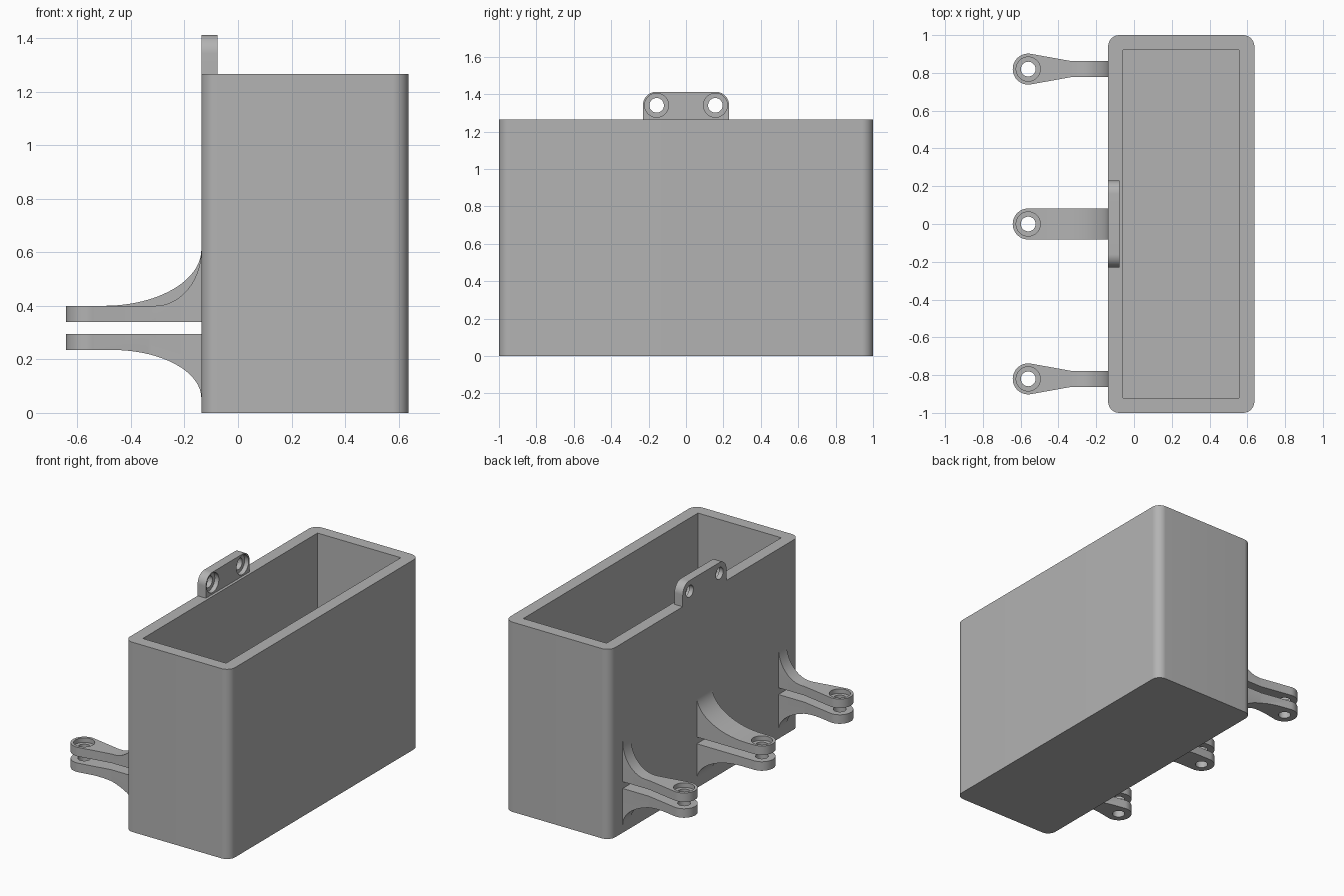
import bpy, bmesh, math
from mathutils import Vector, Matrix

if "Cube" in bpy.data.objects:
    bpy.data.objects.remove(bpy.data.objects["Cube"], do_unlink=True)

grey = bpy.data.materials.new("plain grey")
grey.use_nodes = True
colour = (0.45, 0.45, 0.45, 1)
grey.diffuse_color = colour
grey.node_tree.nodes["Principled BSDF"].inputs["Base Color"].default_value = colour

WALL = -0.137     # outer face of the wall that carries the lugs
TIP = -0.56       # hinge hole centre


def prism(name, outline, axis, low, high):
    """Extrude a closed 2D outline along an axis (0=x, 1=y, 2=z)."""
    bm = bmesh.new()

    def place(p):
        co = list(p)
        co.insert(axis, low)
        return Vector(co)

    face = bm.faces.new([bm.verts.new(place(p)) for p in outline])
    side = bmesh.ops.extrude_face_region(bm, geom=[face])["geom"]
    shift = Vector((0, 0, 0))
    shift[axis] = high - low
    bmesh.ops.translate(bm, vec=shift, verts=[v for v in side if isinstance(v, bmesh.types.BMVert)])
    bmesh.ops.recalc_face_normals(bm, faces=bm.faces[:])
    mesh = bpy.data.meshes.new(name)
    bm.to_mesh(mesh)
    bm.free()
    mesh.materials.append(grey)
    ob = bpy.data.objects.new(name, mesh)
    bpy.context.collection.objects.link(ob)
    return ob


def arc(cx, cy, rx, ry, start, end, steps=16):
    angles = [math.radians(start + (end - start) * i / steps) for i in range(steps + 1)]
    return [(cx + rx * math.cos(a), cy + ry * math.sin(a)) for a in angles]


def circle(cx, cy, r):
    return arc(cx, cy, r, r, 0, 360, 40)[:-1]


def boolean(ob, cutter, operation="DIFFERENCE"):
    mod = ob.modifiers.new("cut", "BOOLEAN")
    mod.operation, mod.object, mod.solver = operation, cutter, "EXACT"
    bpy.context.view_layer.objects.active = ob
    bpy.ops.object.modifier_apply(modifier=mod.name)
    bpy.data.objects.remove(cutter, do_unlink=True)


def smooth(ob):
    bpy.ops.object.select_all(action="DESELECT")
    ob.select_set(True)
    bpy.context.view_layer.objects.active = ob
    bpy.ops.object.shade_smooth_by_angle(angle=math.radians(30))


# Open box with rounded upright corners
x0, x1, r = WALL, 0.637, 0.06
outline = (arc(x1 - r, 1 - r, r, r, 0, 90) + arc(x0 + r, 1 - r, r, r, 90, 180)
           + arc(x0 + r, r - 1, r, r, 180, 270) + arc(x1 - r, r - 1, r, r, 270, 360))
box = prism("box", outline, 2, 0, 1.265)
inner = [(-0.058, -0.92), (0.556, -0.92), (0.556, 0.92), (-0.058, 0.92)]
boolean(box, prism("cavity", inner, 2, 0.08, 1.5))
smooth(box)

# Top mounting tab with two recessed screw holes
r = 0.07
outline = ([(-0.23, 1.22), (0.23, 1.22)] + arc(0.23 - r, 1.412 - r, r, r, 0, 90)
           + arc(r - 0.23, 1.412 - r, r, r, 90, 180))
tab = prism("top_tab", outline, 0, WALL, -0.076)
for y in (-0.157, 0.157):
    boolean(tab, prism("bore", circle(y, 1.34, 0.039), 0, -0.3, 0.1))
    boolean(tab, prism("recess", circle(y, 1.34, 0.064), 0, -0.106, 0.1))
smooth(tab)


def hinge_arm(name, y, half, neck_x, tangent, flat, tip_z, wall_z, recess):
    """Arm with a curved web: side profile intersected with a rounded plan."""
    root = WALL + 0.03
    web = WALL - neck_x
    side = 1 if wall_z > tip_z else -1
    curve = arc(neck_x, wall_z, web, abs(wall_z - tip_z), -90 * side, 0, 24)
    arm = prism(name, [(root, flat), (-0.7, flat), (-0.7, tip_z)] + curve
                + [(root, wall_z)], 1, y - 0.2, y + 0.2)
    plan = ([(root, y - half), (root, y + half), (-0.33, y + half)]
            + arc(TIP, y, 0.082, 0.082, tangent, 360 - tangent, 28) + [(-0.33, y - half)])
    boolean(arm, prism("plan", plan, 2, -0.2, 1), "INTERSECT")
    boolean(arm, prism("bore", circle(TIP, y, 0.039), 2, -0.2, 1))
    if recess:
        boolean(arm, prism("recess", circle(TIP, y, 0.064), 2, tip_z - 0.03, 1))
    smooth(arm)


# Three pairs of hinge arms: slim tapered ones at the ends, a wide one between
for label, y, half, tangent, neck_x in (("front", -0.82, 0.042, 80, -0.31),
                                        ("middle", 0, 0.082, 90, -0.5),
                                        ("back", 0.82, 0.042, 80, -0.31)):
    hinge_arm(label + "_upper_arm", y, half, neck_x, tangent, 0.34, 0.4, 0.61, True)
    hinge_arm(label + "_lower_arm", y, half, -0.47, tangent, 0.295, 0.235, 0.055, False)
